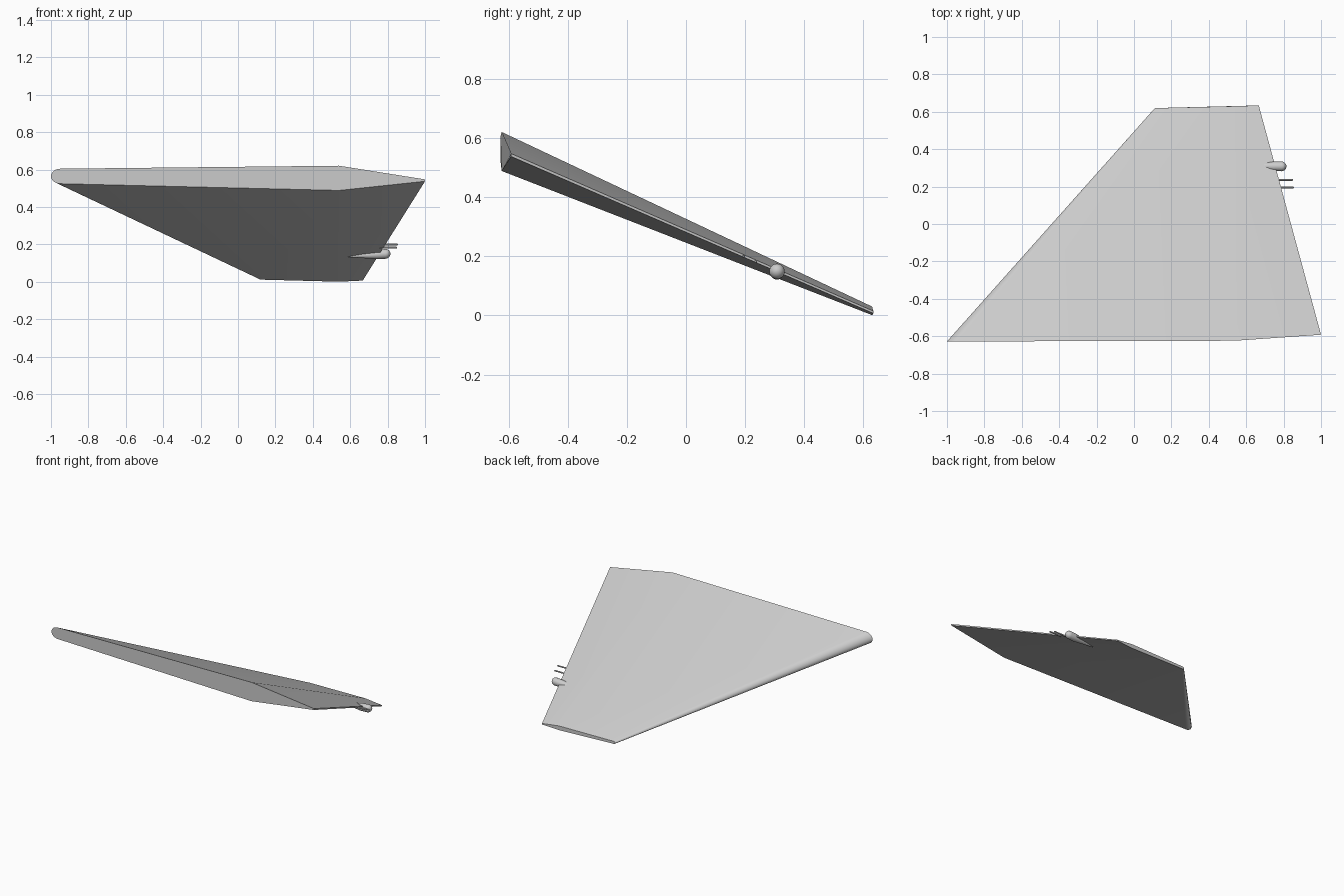
import bpy, bmesh, math
from mathutils import Matrix, Vector

if "Cube" in bpy.data.objects:
    bpy.data.objects.remove(bpy.data.objects["Cube"], do_unlink=True)

# Single pale grey paint
grey = bpy.data.materials.new("pale_grey")
grey.use_nodes = True
colour = (0.6, 0.6, 0.6, 1)
grey.diffuse_color = colour
grey.node_tree.nodes["Principled BSDF"].inputs["Base Color"].default_value = colour


def finish(name, bm):
    bmesh.ops.recalc_face_normals(bm, faces=bm.faces)
    mesh = bpy.data.meshes.new(name)
    bm.to_mesh(mesh)
    bm.free()
    ob = bpy.data.objects.new(name, mesh)
    bpy.context.collection.objects.link(ob)
    mesh.materials.append(grey)
    bpy.ops.object.select_all(action='DESELECT')
    ob.select_set(True)
    bpy.context.view_layer.objects.active = ob
    bpy.ops.object.shade_smooth_by_angle(angle=math.radians(30))
    return ob


def section(nose, crest, tail, nose_half, crest_half, tail_half, nose_len):
    """Closed aerofoil loop: rounded nose, straight taper to crest, thin tail."""
    nose, crest, tail = Vector(nose), Vector(crest), Vector(tail)
    up = Vector((0, 0, 1))
    steps = 6
    pts = []
    for i in range(2 * steps + 1):
        a = math.pi * i / (2 * steps) - math.pi / 2
        pts.append(nose + Vector((nose_len * (1 - math.cos(a)), 0, nose_half * math.sin(a))))
    pts += [crest + up * crest_half, tail + up * tail_half,
            tail - up * tail_half, crest - up * crest_half]
    return pts


# Swept tailplane, thick root to thin tip
bm = bmesh.new()
root = section((-1, -0.628, 0.565), (0.54, -0.624, 0.555), (1, -0.592, 0.543),
               0.04, 0.066, 0.005, 0.05)
tip = section((0.112, 0.62, 0.021), (0.54, 0.63, 0.0155), (0.667, 0.634, 0.011),
              0.009, 0.0145, 0.004, 0.012)
loops = [[bm.verts.new(p) for p in s] for s in (root, tip)]
count = len(root)
for i in range(count):
    j = (i + 1) % count
    bm.faces.new((loops[0][i], loops[0][j], loops[1][j], loops[1][i]))
for loop in loops:
    bm.faces.new(loop)
finish("tailplane", bm)


def spun(name, rings, y, z, lean=0.0, sides=20):
    """Round body along x from (x, radius) rings; lean raises z with x."""
    bm = bmesh.new()
    x0 = rings[-1][0]
    loops = []
    for x, r in rings:
        loops.append([bm.verts.new((x, y + r * math.cos(a), z + lean * (x - x0) + r * math.sin(a)))
                      for a in (2 * math.pi * k / sides for k in range(sides))])
    for a, b in zip(loops, loops[1:]):
        for k in range(sides):
            m = (k + 1) % sides
            bm.faces.new((a[k], a[m], b[m], b[k]))
    bm.faces.new(loops[0])
    bm.faces.new(loops[-1])
    return finish(name, bm)


# Trailing edge light pod with slim tapered fairing and domed end
dome = [(0.788 + 0.027 * math.sin(a), 0.026 * math.cos(a))
        for a in (math.pi / 2 * k / 6.3 for k in range(7))]
spun("light_pod", [(0.57, 0.003), (0.66, 0.014), (0.74, 0.025)] + dome, 0.308, 0.151, 0.06)

# Thin discharge rods on the trailing edge
for label, y, z, end in (("inner", 0.195, 0.2, 0.855), ("outer", 0.236, 0.183, 0.85)):
    spun(label + "_discharge_rod", [(0.75, 0.005), (end - 0.003, 0.005), (end, 0.003)], y, z, 0, 8)
